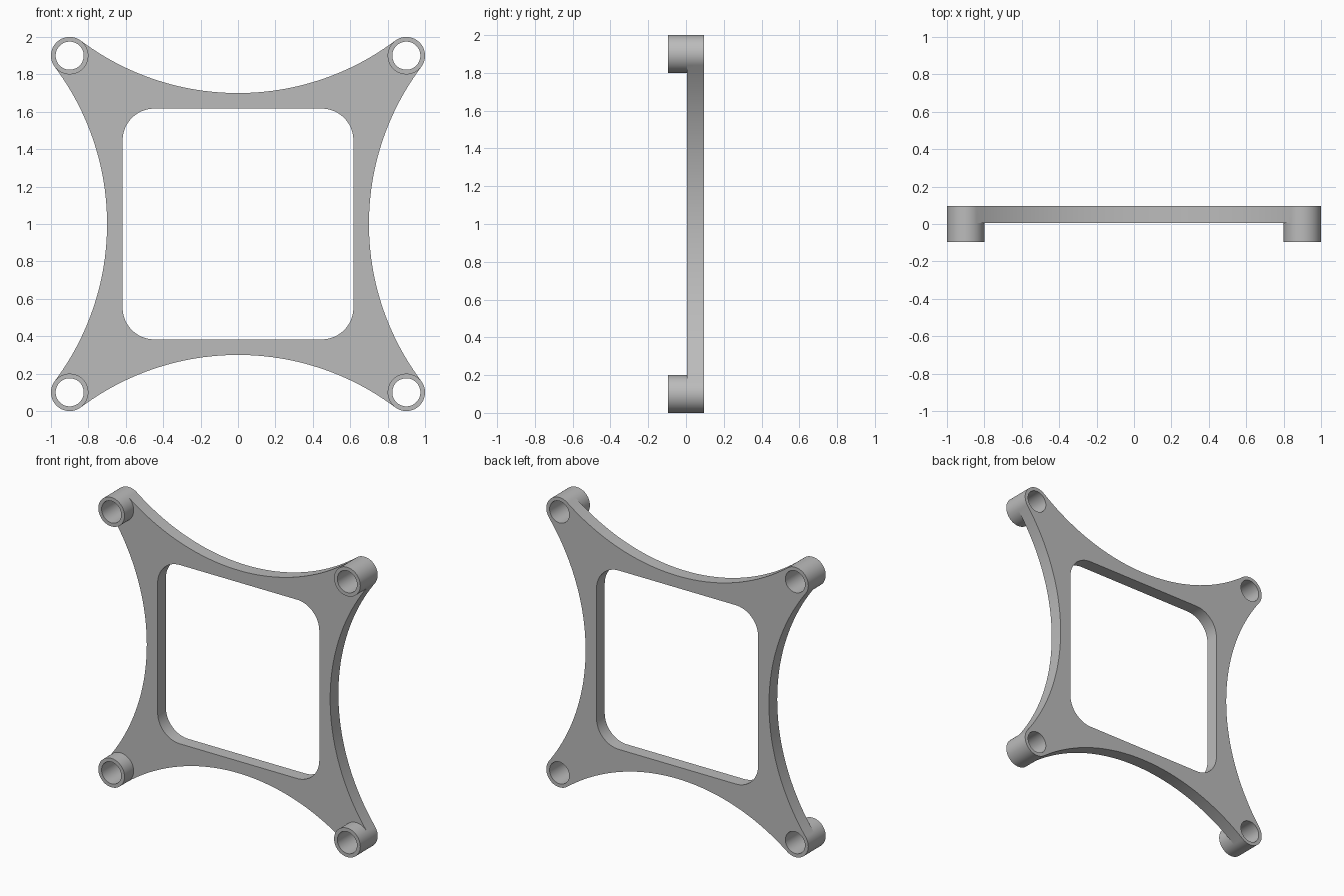
import bpy, bmesh
from math import cos, sin, pi, atan2
from mathutils import Vector

cube = bpy.data.objects.get("Cube")
if cube:
    bpy.data.objects.remove(cube, do_unlink=True)

FRONT, PLATE, BACK = -0.095, 0.005, 0.095   # depth levels along y
BOSS, BOSS_R, HOLE_R = 0.9, 0.1, 0.075      # corner bosses
SIDE_C, SIDE_R = 2.1, 1.4                   # concave side arcs, tangent to the bosses
OPEN, OPEN_R = 0.617, 0.17                  # rounded square opening
TANGENT = atan2(0.6, 0.8)


def arc(cx, cz, r, a, b, n):
    """Points on an arc, both ends included."""
    return [(cx + r * cos(a + (b - a) * i / n), cz + r * sin(a + (b - a) * i / n))
            for i in range(n + 1)]


def four(points):
    """Repeat a corner's points round all four corners as one closed loop."""
    loop = []
    for c, s in ((1, 0), (0, 1), (-1, 0), (0, -1)):
        loop += [(x * c - z * s, x * s + z * c) for x, z in points]
    return loop


def ring(bm, points, y):
    verts = [bm.verts.new((x, y, z + 1)) for x, z in points]
    edges = [bm.edges.new((v, verts[i - 1])) for i, v in enumerate(verts)]
    return verts, edges


def cap(bm, loops, y):
    """Flat face bounded by the first loop, with the other loops as holes."""
    edges = [e for loop in loops for e in ring(bm, loop, y)[1]]
    side = 1 if y == BACK else -1
    bmesh.ops.triangle_fill(bm, edges=edges, use_beauty=True, normal=Vector((0, side, 0)))


def wall(bm, loop, y0, y1):
    a, b = ring(bm, loop, y0)[0], ring(bm, loop, y1)[0]
    for i in range(len(a)):
        bm.faces.new((a[i - 1], a[i], b[i], b[i - 1]))


# Profiles
outer_arc = arc(BOSS, BOSS, BOSS_R, -TANGENT, pi / 2 + TANGENT, 28)
inner_arc = arc(BOSS, BOSS, BOSS_R, -TANGENT, -1.5 * pi + TANGENT, 34)
side_arc = arc(0, SIDE_C, SIDE_R, TANGENT - pi / 2, -TANGENT - pi / 2, 48)[1:-1]
back_outline = four(outer_arc + side_arc)
front_outline = four(inner_arc + side_arc)
opening = four(arc(OPEN - OPEN_R, OPEN - OPEN_R, OPEN_R, 0, pi / 2, 16))
boss_circle = outer_arc + inner_arc[-2:0:-1]
hole_circle = arc(BOSS, BOSS, HOLE_R, 0, 2 * pi, 48)[:-1]


def at_corners(loop):
    return [[(x * c - z * s, x * s + z * c) for x, z in loop]
            for c, s in ((1, 0), (0, 1), (-1, 0), (0, -1))]


bosses, holes = at_corners(boss_circle), at_corners(hole_circle)

bm = bmesh.new()
# Plate with its opening
cap(bm, [back_outline, opening] + holes, BACK)
cap(bm, [front_outline, opening], PLATE)
wall(bm, back_outline, PLATE, BACK)
wall(bm, opening, PLATE, BACK)
# Tubular bosses through the corners
for boss, hole in zip(bosses, holes):
    cap(bm, [boss, hole], FRONT)
    wall(bm, boss, FRONT, PLATE)
    wall(bm, hole, FRONT, BACK)
bmesh.ops.remove_doubles(bm, verts=bm.verts[:], dist=0.0001)
bmesh.ops.recalc_face_normals(bm, faces=bm.faces[:])

mesh = bpy.data.meshes.new("mounting_frame")
bm.to_mesh(mesh)
bm.free()
frame = bpy.data.objects.new("mounting_frame", mesh)
bpy.context.collection.objects.link(frame)

# Plain grey material
grey = bpy.data.materials.new("grey")
grey.use_nodes = True
grey.diffuse_color = (0.5, 0.5, 0.5, 1)
grey.node_tree.nodes["Principled BSDF"].inputs["Base Color"].default_value = (0.5, 0.5, 0.5, 1)
mesh.materials.append(grey)

bpy.ops.object.select_all(action="DESELECT")
frame.select_set(True)
bpy.context.view_layer.objects.active = frame
bpy.ops.object.shade_smooth_by_angle(angle=pi / 6)
